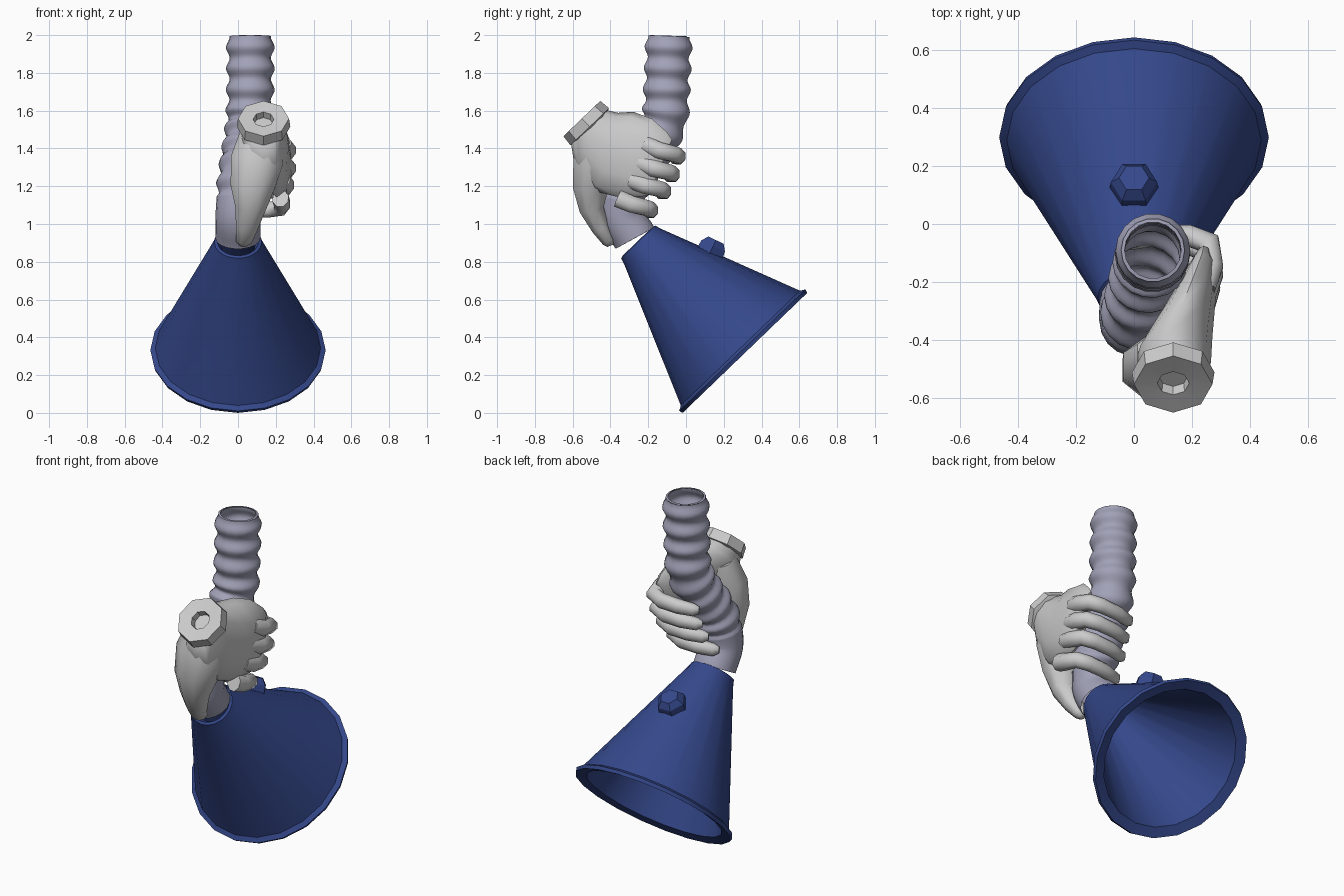
import bpy, bmesh, math
from mathutils import Vector as V

if "Cube" in bpy.data.objects:
    bpy.data.objects.remove(bpy.data.objects["Cube"])


def material(name, col):
    m = bpy.data.materials.new(name)
    m.diffuse_color = (*col, 1)
    m.use_nodes = True
    m.node_tree.nodes["Principled BSDF"].inputs["Base Color"].default_value = m.diffuse_color
    return m


BLUE = material("blue plastic", (0.035, 0.065, 0.26))
LILAC = material("lilac grey", (0.36, 0.36, 0.48))


def loft(name, rings, mat=None, angle=40, caps=True):
    """Skin a list of equal-length rings into one object."""
    bm = bmesh.new()
    vs = [[bm.verts.new(p) for p in r] for r in rings]
    n = len(vs[0])
    for a, b in zip(vs, vs[1:]):
        for i in range(n):
            j = (i + 1) % n
            bm.faces.new((a[i], a[j], b[j], b[i]))
    if caps:
        bm.faces.new(vs[0][::-1])
        bm.faces.new(vs[-1])
    bmesh.ops.recalc_face_normals(bm, faces=bm.faces)
    me = bpy.data.meshes.new(name)
    bm.to_mesh(me)
    bm.free()
    ob = bpy.data.objects.new(name, me)
    bpy.context.collection.objects.link(ob)
    if mat:
        me.materials.append(mat)
    bpy.ops.object.select_all(action='DESELECT')
    ob.select_set(True)
    bpy.context.view_layer.objects.active = ob
    bpy.ops.object.shade_smooth_by_angle(angle=math.radians(angle))
    return ob


def ring(c, u, v, n, phase=0.0):
    return [V(c) + u * math.cos(a) + v * math.sin(a)
            for a in (2 * math.pi * (i + phase) / n for i in range(n))]


def revolve(name, profile, origin, axis, n, mat=None, angle=40, caps=True):
    """Profile of (distance along axis, radius)."""
    ax = V(axis).normalized()
    u = V((1, 0, 0))
    w = ax.cross(u)
    return loft(name, [ring(V(origin) + ax * t, u * r, w * r, n)
                       for t, r in profile], mat, angle, caps)


def tube(name, pts, sizes, n, ref, phase=0.0, **kw):
    """Tube along a path; sizes are (half along ref, half across)."""
    pts = [V(p) for p in pts]
    rings = []
    for i, (p, (a, b)) in enumerate(zip(pts, sizes)):
        t = (pts[min(i + 1, len(pts) - 1)] - pts[max(i - 1, 0)]).normalized()
        u = (V(ref) - t * t.dot(V(ref))).normalized()
        rings.append(ring(p, u * a, t.cross(u) * b, n, phase))
    return loft(name, rings, **kw)


def smooth_path(pts, steps):
    """Catmull-Rom curve through the points."""
    p = [V(q) for q in pts]
    p = [2 * p[0] - p[1]] + p + [2 * p[-1] - p[-2]]
    out = []
    for i in range(1, len(p) - 2):
        a, b, c, d = p[i - 1:i + 3]
        for k in range(steps):
            t = k / steps
            out.append(0.5 * (2 * b + (c - a) * t + (2 * a - 5 * b + 4 * c - d) * t * t
                              + (3 * b - a - 3 * c + d) * t ** 3))
    return out + [p[-2]]


# Funnel: hollow 20-sided cone with a lip
AX = V((0, 0.693, -0.72))
NECK = V((0, -0.253, 0.905))
revolve("funnel", [(0.03, 0.09), (-0.005, 0.11), (0, 0.125), (0.03, 0.134), (0.78, 0.438),
                   (0.795, 0.464), (0.815, 0.458), (0.80, 0.40), (0.03, 0.09)],
        NECK, AX, 20, BLUE, 35, caps=False)

# Hexagonal knob on the upper face of the funnel
revolve("funnel_knob", [(-0.04, 0.085), (0.02, 0.08), (0.055, 0.052)],
        (0, 0.135, 0.865), (0, 0.43, 0.9), 6, BLUE, 20)

# Corrugated hose, bending into a plain sleeve at the funnel neck
path = smooth_path([(0.065, -0.09, 1.995), (0.065, -0.1, 1.75), (0.06, -0.115, 1.55),
                    (0.04, -0.19, 1.4), (0.015, -0.30, 1.23), (0.0, -0.335, 1.05),
                    (0.0, -0.27, 0.925)], 18)
sizes, s = [], 0.0
for i, p in enumerate(path):
    s += (p - path[i - 1]).length if i else 0
    r = 0.119 + (0.010 * math.cos(2 * math.pi * (s - 0.06) / 0.112) if p.z > 1.14 else 0)
    sizes.append((r, r))
tube("hose", path, sizes, 18, (1, 0, 0), mat=LILAC, angle=60, caps=False)
inner = path[:40]
tube("hose_lining", inner, [(a - 0.012, b - 0.012) for a, b in sizes[:40]], 18, (1, 0, 0),
     mat=LILAC, angle=60, caps=False)
revolve("hose_mouth", [(0, sizes[0][0]), (0.002, sizes[0][0] - 0.012)],
        path[0], (0, 0.03, 1), 18, LILAC, caps=False)

# Glove palm: wrist to knuckles; (centre, width direction in yz, half width, half depth)
palm = [((0.135, -0.525, 1.525), (0.72, 0.69), 0.12, 0.115),
        ((0.135, -0.475, 1.45), (0.64, 0.77), 0.18, 0.13),
        ((0.165, -0.385, 1.385), (0.45, 0.89), 0.235, 0.105),
        ((0.205, -0.27, 1.35), (0.4, 0.92), 0.225, 0.075),
        ((0.235, -0.17, 1.315), (0.38, 0.92), 0.185, 0.05),
        ((0.24, -0.135, 1.30), (0.38, 0.92), 0.16, 0.03)]
loft("glove_palm", [ring(c, V((0, d[0], d[1])) * w, V((h, 0, 0)), 12)
                    for c, d, w, h in palm], angle=60)

# Cuff with a recessed hole
revolve("glove_cuff", [(-0.01, 0.115), (0.0, 0.142), (0.06, 0.135), (0.055, 0.055),
                       (0.01, 0.05)],
        (0.135, -0.51, 1.515), (0, -0.69, 0.72), 8, None, 30)

# Thumb with its base, pointing down the front of the hose
tube("glove_thumb", [(0.13, -0.46, 1.46), (0.10, -0.49, 1.33), (0.075, -0.505, 1.19),
                     (0.065, -0.50, 1.08), (0.045, -0.455, 0.98), (0.03, -0.41, 0.91),
                     (0.03, -0.40, 0.885)],
     [(0.13, 0.11), (0.15, 0.115), (0.125, 0.10), (0.085, 0.07), (0.062, 0.05),
      (0.045, 0.038), (0.02, 0.018)], 8, (1, 0, 0), 0.5, angle=60)

# Four fingers curling round the back of the hose: (height, back reach, x shift)
for k, (z, y, x) in enumerate([(1.36, -0.045, 0.02), (1.265, -0.075, 0.02),
                               (1.175, -0.12, 0.01), (1.075, -0.19, -0.01)]):
    r = 0.044
    tube(f"glove_finger_{k + 1}",
         [(0.23 + x * 0.5, y - 0.17, z + 0.06), (0.245 + x, y - 0.10, z + 0.03),
          (0.235 + x, y - 0.02, z + 0.01), (0.17 + x, y + 0.005, z),
          (0.06 + x, y + 0.005, z - 0.005), (-0.03 + x, y - 0.015, z - 0.01),
          (-0.055 + x, y - 0.03, z - 0.01)],
         [(0.05, 0.045), (0.048, 0.045), (r, 0.045), (r, 0.04), (0.042, 0.038),
          (0.036, 0.032), (0.018, 0.016)], 8, (0, 0, 1), 0.5, angle=50)
